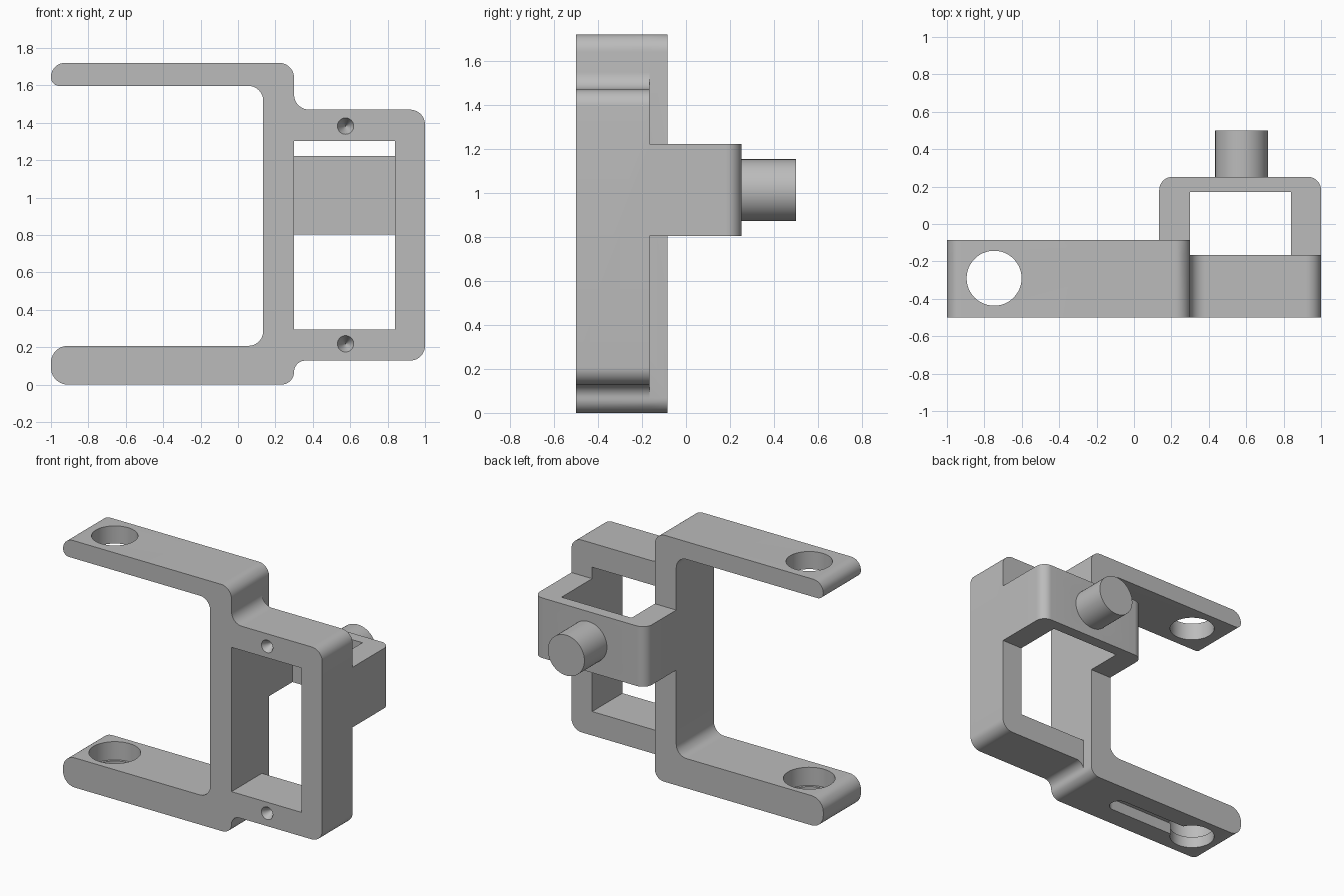
import bpy, bmesh, math
from mathutils import Vector, Matrix

cube = bpy.data.objects.get("Cube")
if cube:
    bpy.data.objects.remove(cube, do_unlink=True)

grey = bpy.data.materials.new("plain grey")
grey.use_nodes = True
colour = (0.5, 0.5, 0.5, 1)
grey.diffuse_color = colour
grey.node_tree.nodes["Principled BSDF"].inputs["Base Color"].default_value = colour


def rounded(corners, steps=10):
    """Replace each corner (a, b, radius) of a right-angled outline by an arc."""
    points = []
    for i, (a, b, r) in enumerate(corners):
        p = Vector((a, b))
        if r == 0:
            points.append(p)
            continue
        to_prev = (Vector(corners[i - 1][:2]) - p).normalized()
        to_next = (Vector(corners[(i + 1) % len(corners)][:2]) - p).normalized()
        centre = p + r * (to_prev + to_next)
        for k in range(steps + 1):
            t = math.pi / 2 * k / steps
            points.append(centre - r * (math.cos(t) * to_next + math.sin(t) * to_prev))
    return points


def finish(name, bm):
    bmesh.ops.recalc_face_normals(bm, faces=bm.faces)
    mesh = bpy.data.meshes.new(name)
    bm.to_mesh(mesh)
    bm.free()
    mesh.materials.append(grey)
    obj = bpy.data.objects.new(name, mesh)
    bpy.context.collection.objects.link(obj)
    return obj


def prism(name, corners, axis, start, end):
    """Extrude an outline along y (outline in x, z) or along z (outline in x, y)."""
    def place(p, d):
        return (p.x, d, p.y) if axis == "y" else (p.x, p.y, d)
    bm = bmesh.new()
    face = bm.faces.new([bm.verts.new(place(p, start)) for p in rounded(corners)])
    out = bmesh.ops.extrude_face_region(bm, geom=[face])
    shift = Vector(place(Vector((0, 0)), end - start))
    bmesh.ops.translate(bm, vec=shift, verts=[v for v in out["geom"] if isinstance(v, bmesh.types.BMVert)])
    return finish(name, bm)


def box(name, x0, x1, y0, y1, z0, z1):
    return prism(name, [(x0, y0, 0), (x1, y0, 0), (x1, y1, 0), (x0, y1, 0)], "z", z0, z1)


def cone(name, centre, r1, r2, depth, along_y=False):
    """Cone or cylinder; along_y turns its axis so that r1 faces the front."""
    bm = bmesh.new()
    turn = Matrix.Rotation(-math.pi / 2, 4, "X") if along_y else Matrix()
    bmesh.ops.create_cone(bm, cap_ends=True, segments=48, radius1=r1, radius2=r2,
                          depth=depth, matrix=Matrix.Translation(centre) @ turn)
    return finish(name, bm)


def combine(target, tool, operation):
    mod = target.modifiers.new("combine", "BOOLEAN")
    mod.operation, mod.object, mod.solver = operation, tool, "EXACT"
    bpy.context.view_layer.objects.active = target
    bpy.ops.object.modifier_apply(modifier=mod.name)
    bpy.data.objects.remove(tool, do_unlink=True)


FRONT, FRAME_BACK, ARM_BACK = -0.5, -0.165, -0.085

# Inner edge of the two arms and upright, shared by both outlines
arms = [(0.3, 1.72, 0.08), (-1, 1.72, 0.075), (-1, 1.597, 0.045), (0.135, 1.597, 0.08),
        (0.135, 0.207, 0.08), (-1, 0.207, 0.09), (-1, 0, 0.09), (0.3, 0, 0.068)]

# Arms and frame in one plate, then the deeper arms behind it
frame = [(0.3, 0.128, 0.06), (1, 0.128, 0.08), (1, 1.47, 0.08), (0.3, 1.47, 0.08)]
bracket = prism("bracket", arms + frame, "y", FRONT, FRAME_BACK)
combine(bracket, prism("arm_depth", arms, "y", FRAME_BACK, ARM_BACK), "UNION")
combine(bracket, box("window", 0.3, 0.84, -0.6, FRAME_BACK + 0.001, 0.295, 1.302), "DIFFERENCE")

# Rear loop and its round peg
loop = [(0.135, ARM_BACK, 0), (0.3, ARM_BACK, 0), (0.3, 0.172, 0), (0.84, 0.172, 0),
        (0.84, FRAME_BACK, 0), (1, FRAME_BACK, 0), (1, 0.252, 0.07), (0.135, 0.252, 0.07)]
combine(bracket, prism("rear_loop", loop, "z", 0.803, 1.222), "UNION")
combine(bracket, cone("peg", (0.575, 0.36, 1.012), 0.141, 0.141, 0.28, True), "UNION")

# Holes through the arms, the lower one wider on its upper side
HX, HY, STEP = -0.748, -0.29, 0.08
combine(bracket, cone("upper_hole", (HX, HY, 1.66), 0.147, 0.147, 0.3), "DIFFERENCE")
combine(bracket, cone("lower_hole", (HX, HY, 0.05), 0.147, 0.147, 0.4), "DIFFERENCE")
combine(bracket, cone("lower_hole_wide", (HX, HY, STEP + 0.1), 0.164, 0.164, 0.2), "DIFFERENCE")

# Round-ended recess under the lower arm
w = 0.065
slot = [(HX, HY - w, 0), (-0.05, HY - w, w - 0.001), (-0.05, HY + w, w - 0.001), (HX, HY + w, 0)]
combine(bracket, prism("slot", slot, "z", -0.1, STEP), "DIFFERENCE")

# Screw dimples on the front
for z in (0.218, 1.382):
    combine(bracket, cone("dimple", (0.575, FRONT + 0.04, z), 0.044, 0.001, 0.081, True), "DIFFERENCE")

bpy.ops.object.select_all(action="DESELECT")
bracket.select_set(True)
bpy.context.view_layer.objects.active = bracket
bpy.ops.object.shade_smooth_by_angle(angle=math.radians(30))
